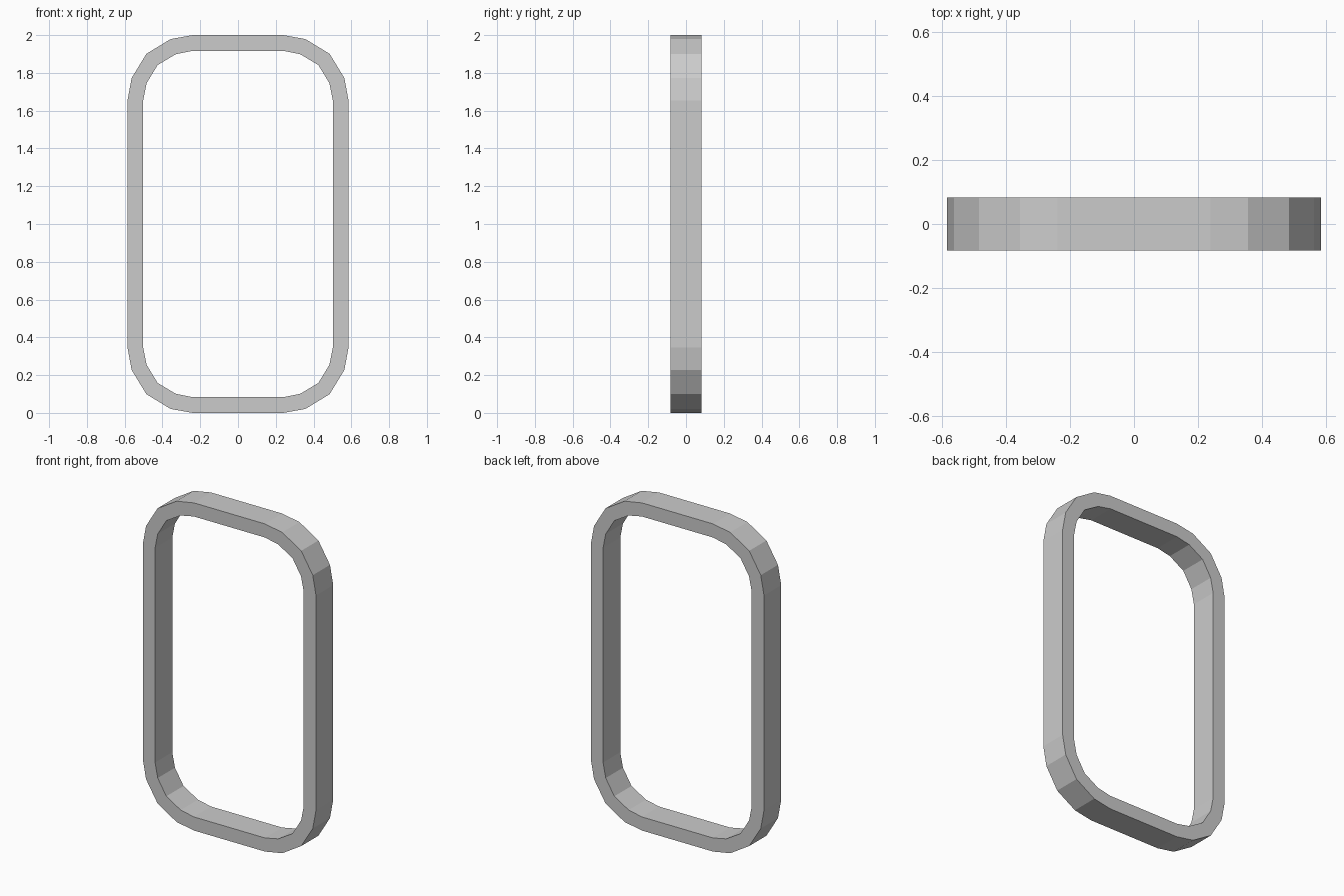
import bpy, bmesh

if "Cube" in bpy.data.objects:
    bpy.data.objects.remove(bpy.data.objects["Cube"])

HALF_DEPTH = 0.083
# Upper-right corner of each outline: (x, height above the middle)
OUTER = [(0.585, 0.655), (0.563, 0.773), (0.485, 0.901), (0.357, 0.979), (0.24, 1.0)]
INNER = [(0.502, 0.655), (0.484, 0.745), (0.426, 0.841), (0.329, 0.899), (0.24, 0.917)]


def full_loop(corner):
    """Mirror one corner into a closed outline."""
    top = corner + [(-x, z) for x, z in reversed(corner)]
    return top + [(x, -z) for x, z in reversed(top)]


# Frame: four matching rings, bridged all the way round
bm = bmesh.new()
rings = []
for corner, y in ((OUTER, -HALF_DEPTH), (OUTER, HALF_DEPTH),
                  (INNER, HALF_DEPTH), (INNER, -HALF_DEPTH)):
    rings.append([bm.verts.new((x, y, z + 1.0)) for x, z in full_loop(corner)])

count = len(rings[0])
for r in range(4):
    a, b = rings[r], rings[(r + 1) % 4]
    for i in range(count):
        j = (i + 1) % count
        bm.faces.new((a[i], a[j], b[j], b[i]))
bmesh.ops.recalc_face_normals(bm, faces=bm.faces)

mesh = bpy.data.meshes.new("rounded_frame")
bm.to_mesh(mesh)
bm.free()
frame = bpy.data.objects.new("rounded_frame", mesh)
bpy.context.collection.objects.link(frame)
